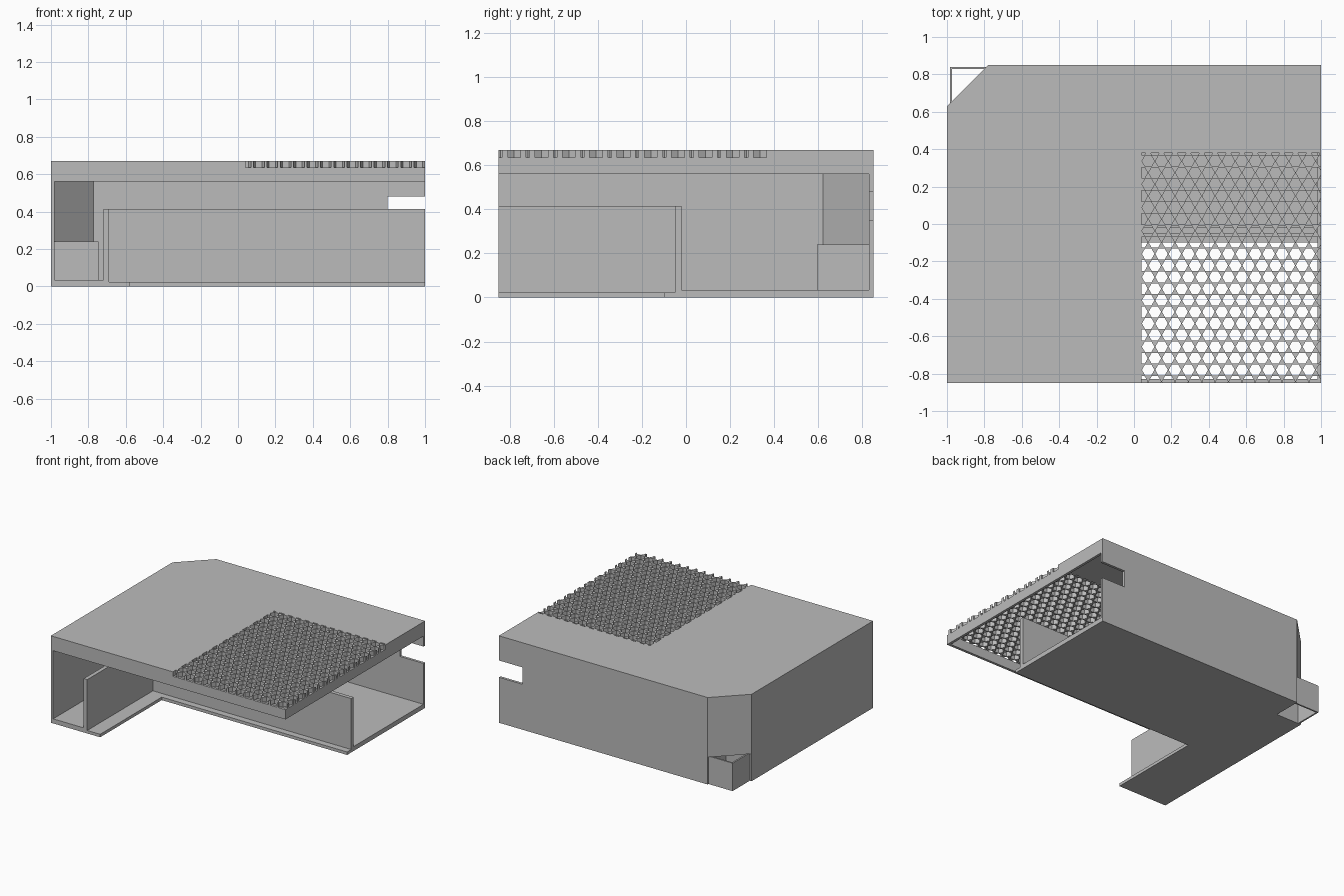
import bpy, bmesh, math
from mathutils import Vector

if "Cube" in bpy.data.objects:
    bpy.data.objects.remove(bpy.data.objects["Cube"])

grey = bpy.data.materials.new("plain_grey")
grey.use_nodes = True
colour = (0.5, 0.5, 0.5, 1)
grey.diffuse_color = colour
grey.node_tree.nodes["Principled BSDF"].inputs["Base Color"].default_value = colour

X, Y, TOP = 1.0, 0.85, 0.67      # half width, half depth, height
T, W = 0.02, 0.03                # outer and inner wall thickness
DECK, RIM = 0.635, 0.56          # underside of the lid, bottom of its rim
CX, CY = -0.78, 0.63             # ends of the cut corner
GX, GY = 0.04, 0.38              # edges of the grille


def finish(name, bm):
    bmesh.ops.recalc_face_normals(bm, faces=bm.faces[:])
    mesh = bpy.data.meshes.new(name)
    bm.to_mesh(mesh)
    bm.free()
    mesh.materials.append(grey)
    obj = bpy.data.objects.new(name, mesh)
    bpy.context.collection.objects.link(obj)


def extrude(name, points, step):
    """Sweep a flat outline along a straight step."""
    bm = bmesh.new()
    face = bm.faces.new([bm.verts.new(p) for p in points])
    new = bmesh.ops.extrude_face_region(bm, geom=[face], use_keep_orig=True)["geom"]
    bmesh.ops.translate(bm, vec=step, verts=[v for v in new if isinstance(v, bmesh.types.BMVert)])
    finish(name, bm)


def slab(name, outline, z0, z1):
    extrude(name, [(x, y, z0) for x, y in outline], (0, 0, z1 - z0))


def box(name, x0, x1, y0, y1, z0, z1):
    slab(name, [(x0, y0), (x1, y0), (x1, y1), (x0, y1)], z0, z1)


# Lid with a cut corner, leaving the grille area open
slab("lid", [(-X, -Y), (GX, -Y), (GX, GY), (X, GY), (X, Y), (CX, Y), (-X, CY)], DECK, TOP)
box("front_rim", -X + T, X, -Y, -Y + T, RIM, DECK)
box("right_rim", X - T, X, -Y + T, Y - T, RIM, DECK)

# Outer walls, the back one with a slot at its open end
box("left_wall", -X, -X + T, -Y, CY, 0, DECK)
slab("corner_wall", [(-X, CY), (CX, Y), (CX + 0.008, Y - T), (-X + T, CY - 0.008)], 0.21, DECK)
back = [(CX, 0), (X, 0), (X, 0.35), (0.8, 0.35), (0.8, 0.48), (X, 0.48), (X, DECK), (CX, DECK)]
extrude("back_wall", [(x, Y, z) for x, z in back], (0, -T, 0))

# Floor around the open front bay, with a thinner lip, notched at the cut corner
WX, WY = -0.72, -0.02            # inner wall lines
slab("floor", [(-X + T, -Y), (WX, -Y), (WX, WY), (X, WY), (X, Y - T), (CX, Y - T),
               (CX, CY), (-X + T, CY)], 0, 0.035)
slab("floor_lip", [(WX, -Y), (-0.58, -Y), (-0.58, -0.1), (X, -0.1), (X, WY), (WX, WY)], 0, 0.023)
slab("inner_wall", [(WX, -Y), (WX + W, -Y), (WX + W, WY - W), (X, WY - W), (X, WY), (WX, WY)],
     0.023, 0.415)

# Pocket in the cut corner
PX, PY = CX + 0.035, CY - 0.035
slab("pocket_wall", [(-X + T, PY), (PX, PY), (PX, Y - T), (CX, Y - T), (CX, CY), (-X + T, CY)],
     0.035, 0.24)
slab("pocket_roof", [(-X + T, CY), (CX, CY), (CX, Y - T)], 0.21, 0.24)
slab("pocket_cover", [(-0.985, CY - 0.02), (-0.985, 0.84), (CX + 0.02, 0.84), (CX + 0.02, 0.828),
                      (-0.973, 0.828), (-0.973, CY - 0.02)], 0, 0.215)

# Grille: staggered hexagonal holes, trimmed to its rectangle
PITCH, HOLE = 0.0716, 0.0335
ROW = PITCH * math.sqrt(3) / 2


def polar(cx, cy, radius, degrees):
    a = math.radians(degrees)
    return (cx + radius * math.cos(a), cy + radius * math.sin(a), DECK)


bm = bmesh.new()
for row in range(-1, 22):
    for col in range(-1, 16):
        cx = GX + (col + 0.5 * (row % 2)) * PITCH
        cy = -Y + 0.07 + (row - 1) * ROW
        for a in range(0, 360, 60):
            corners = [polar(cx, cy, HOLE, a), polar(cx, cy, PITCH / 2, a),
                       polar(cx, cy, PITCH / math.sqrt(3), a + 30),
                       polar(cx, cy, PITCH / 2, a + 60), polar(cx, cy, HOLE, a + 60)]
            bm.faces.new([bm.verts.new(p) for p in corners])
bmesh.ops.remove_doubles(bm, verts=bm.verts[:], dist=0.0005)
for point, normal in [((GX, 0, 0), (-1, 0, 0)), ((X, 0, 0), (1, 0, 0)),
                      ((0, -Y, 0), (0, -1, 0)), ((0, GY, 0), (0, 1, 0))]:
    bmesh.ops.bisect_plane(bm, geom=bm.verts[:] + bm.edges[:] + bm.faces[:],
                           plane_co=point, plane_no=normal, clear_outer=True)
top = bmesh.ops.extrude_face_region(bm, geom=bm.faces[:], use_keep_orig=True)["geom"]
bmesh.ops.translate(bm, vec=Vector((0, 0, TOP - DECK)),
                    verts=[v for v in top if isinstance(v, bmesh.types.BMVert)])
finish("grille", bm)
